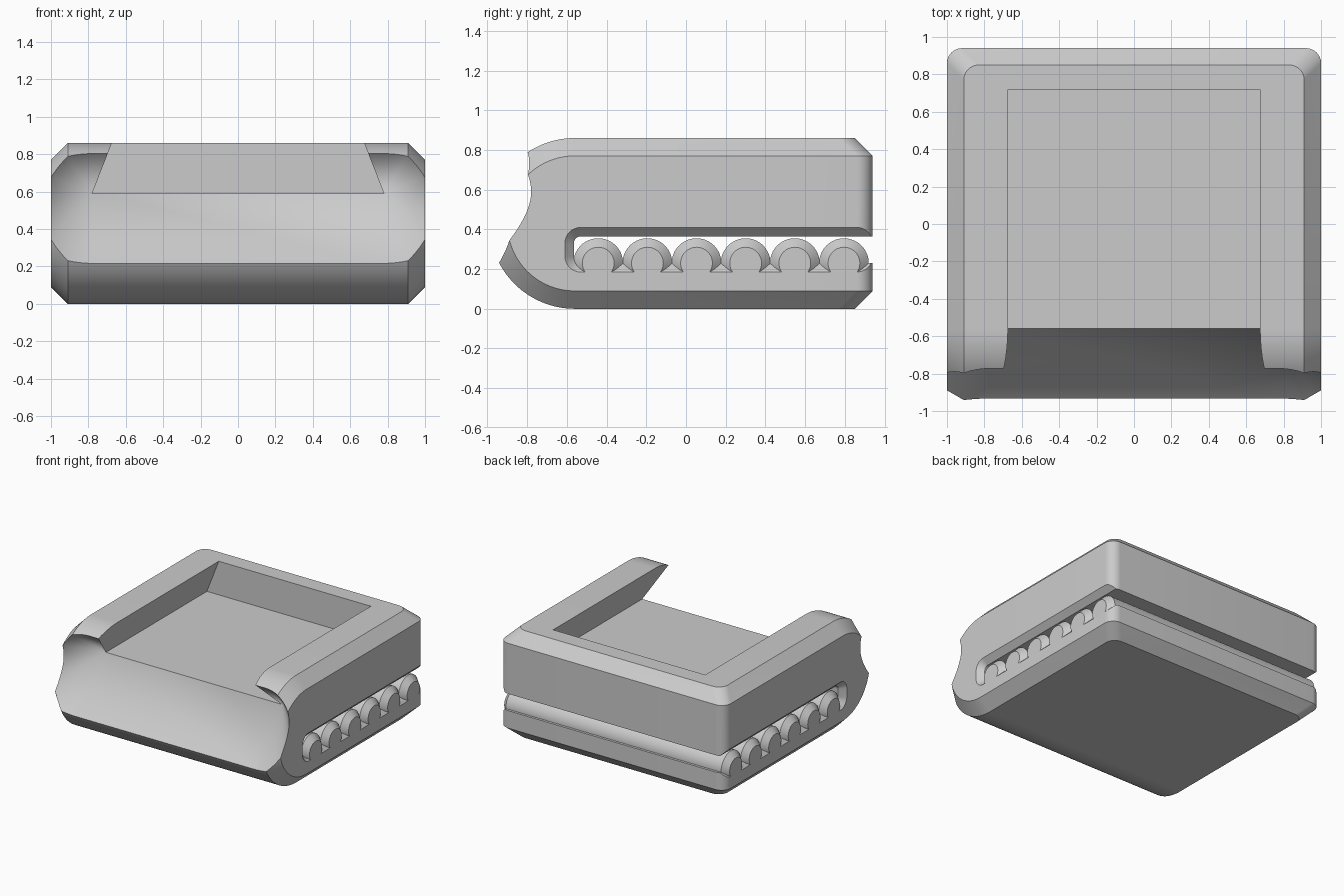
import bpy, bmesh
from math import pi, sin, cos, asin

if "Cube" in bpy.data.objects:
    bpy.data.objects.remove(bpy.data.objects["Cube"])


def finish(bm, name):
    bmesh.ops.recalc_face_normals(bm, faces=bm.faces[:])
    me = bpy.data.meshes.new(name)
    bm.to_mesh(me)
    bm.free()
    ob = bpy.data.objects.new(name, me)
    bpy.context.collection.objects.link(ob)
    return ob


def hull(name, pts):
    bm = bmesh.new()
    for p in pts:
        bm.verts.new(p)
    res = bmesh.ops.convex_hull(bm, input=bm.verts[:])
    junk = {g for g in res["geom_interior"] + res["geom_unused"]
            if isinstance(g, bmesh.types.BMVert)}
    bmesh.ops.delete(bm, geom=list(junk), context='VERTS')
    bmesh.ops.dissolve_limit(bm, angle_limit=0.005, verts=bm.verts[:], edges=bm.edges[:])
    return finish(bm, name)


def loft(name, sections):
    """Skin closed (y, z) outlines placed at successive x positions."""
    bm = bmesh.new()
    rings = [[bm.verts.new((x, y, z)) for y, z in pts] for x, pts in sections]
    n = len(rings[0])
    for a, b in zip(rings, rings[1:]):
        for i in range(n):
            j = (i + 1) % n
            bm.faces.new((a[i], a[j], b[j], b[i]))
    bm.faces.new(rings[0])
    bm.faces.new(rings[-1])
    return finish(bm, name)


def arc(cx, cy, r, a0, a1, n):
    return [(cx + r * cos(a0 + (a1 - a0) * i / n),
             cy + r * sin(a0 + (a1 - a0) * i / n)) for i in range(n + 1)]


def smooth(ob):
    bpy.ops.object.select_all(action='DESELECT')
    ob.select_set(True)
    bpy.context.view_layer.objects.active = ob
    bpy.ops.object.shade_smooth_by_angle(angle=pi / 6)


# Body: chamfered slab with a half-round front and rounded back corners
H, C = 0.86, 0.09
pts = []
for s in (-1, 1):
    for x, r in ((1 - C, H / 2), (1, H / 2 - C)):
        pts += [(s * x, y, z) for y, z in arc(-0.56, H / 2, r, pi / 2, 3 * pi / 2, 64)]
    for d, zs in ((C, (0, H)), (0, (C, H - C))):
        for x, y in arc(0.92 - d, 0.86 - d, 0.08, 0, pi / 2, 10):
            pts += [(s * x, y, z) for z in zs]
body = hull("body", pts)

# Dovetail pocket in the top, open to the front
pocket = hull("pocket_cutter", [(s * x, y, z) for s in (-1, 1) for y in (-1.3, 0.72)
                                for x, z in ((0.78, 0.59), (0.624, 0.99))])

# Flared mouth: V notch with conical ends
pts = [(-0.78, -0.56, 0.59), (0.78, -0.56, 0.59)]
for s in (-1, 1):
    pts += [(s * (0.78 + u), -1.56, 0.59 + v) for u, v in arc(0, 0, 1, -pi / 2, pi / 2, 64)]
mouth = hull("mouth_cutter", pts)


# Side slot with chamfered edges, open at the back
def slot_outline(d):
    y, lo, hi, r = -0.565 - d, 0.23 - d, 0.365 + d, 0.035 + d
    return ([(1.2, hi)] + arc(y + r, hi - r, r, pi / 2, pi, 8)
            + arc(y + r, lo + r, r, pi, 3 * pi / 2, 8) + [(1.2, lo)])


E = 0.045
slot = loft("slot_cutter", [(-1.02, slot_outline(E + 0.02)), (-1 + E, slot_outline(0)),
                            (1 - E, slot_outline(0)), (1.02, slot_outline(E + 0.02))])

for cutter in (slot, mouth, pocket):
    m = body.modifiers.new("cut", 'BOOLEAN')
    m.operation, m.solver, m.object = 'DIFFERENCE', 'EXACT', cutter
    bpy.context.view_layer.objects.active = body
    bpy.ops.object.modifier_apply(modifier=m.name)
    bpy.data.objects.remove(cutter)
smooth(body)


# Row of rounded ribs lying in the slot
def rib_outline(y, r):
    a = asin(0.05 / r)
    return arc(y, 0.23, r, -a, pi + a, 40)


for i in range(6):
    y = -0.442 + 0.2475 * i
    big, small = rib_outline(y, 0.125), rib_outline(y, 0.08)
    smooth(loft(f"rib_{i + 1}", [(-1, small), (-1 + E, big), (1 - E, big), (1, small)]))
